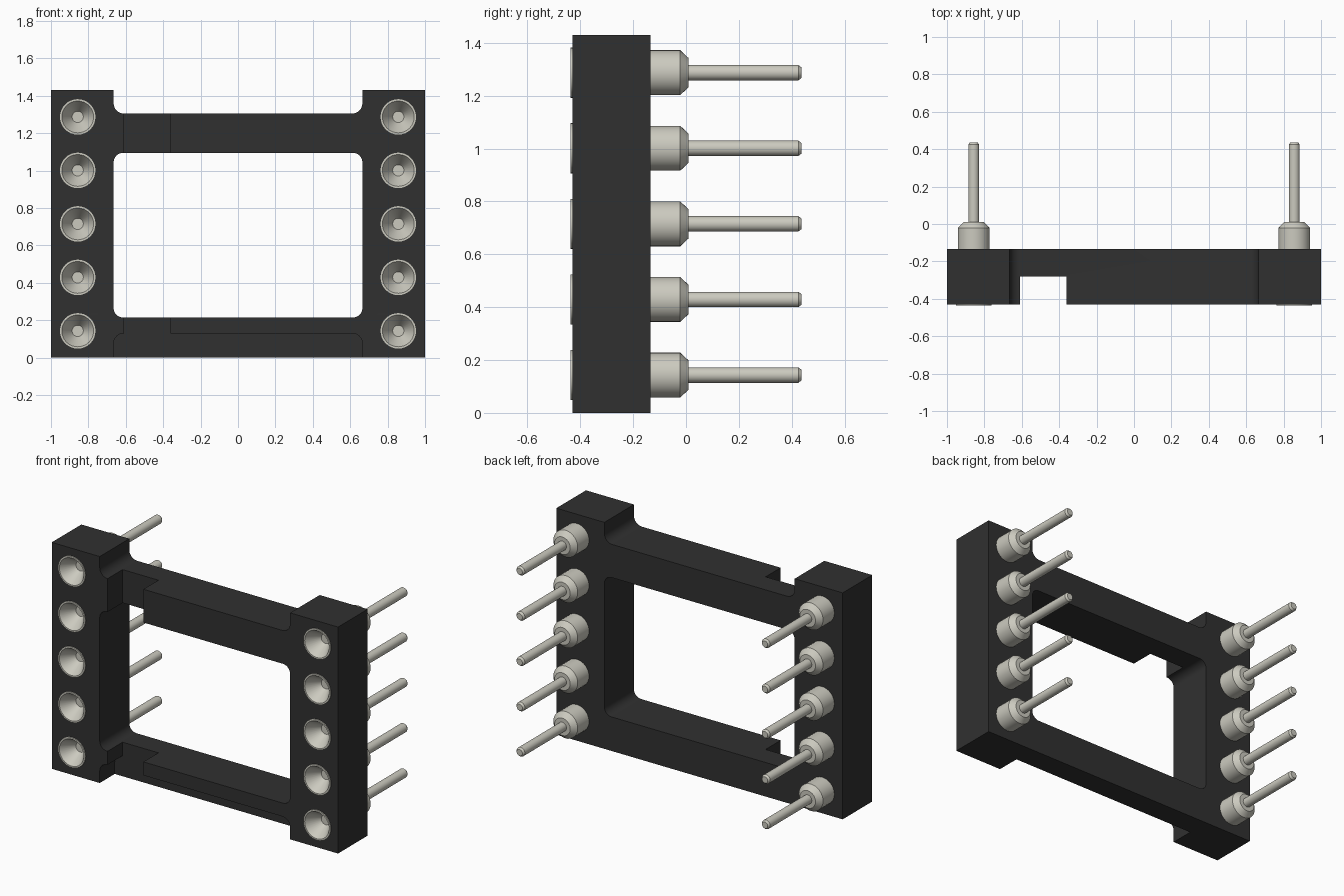
import bpy, bmesh, math
from mathutils import Vector

if "Cube" in bpy.data.objects:
    bpy.data.objects.remove(bpy.data.objects["Cube"], do_unlink=True)


def material(name, rgb, rough):
    m = bpy.data.materials.new(name)
    m.use_nodes = True
    m.diffuse_color = (*rgb, 1)
    b = m.node_tree.nodes["Principled BSDF"]
    b.inputs["Base Color"].default_value = (*rgb, 1)
    b.inputs["Roughness"].default_value = rough
    return m


BLACK = material("black plastic", (0.03, 0.03, 0.03), 0.6)
METAL = material("pale metal", (0.60, 0.59, 0.52), 0.5)


def add(name, mesh, mat=None):
    ob = bpy.data.objects.new(name, mesh)
    bpy.context.collection.objects.link(ob)
    if mat:
        mesh.materials.clear()
        mesh.materials.append(mat)
    return ob


def smooth(ob, deg=30):
    bpy.ops.object.select_all(action='DESELECT')
    ob.select_set(True)
    bpy.context.view_layer.objects.active = ob
    bpy.ops.object.shade_smooth_by_angle(angle=math.radians(deg))


def rounded(corners, steps=8):
    """Outline of (x, z, radius) right-angled corners with fillets."""
    out = []
    for i, (x, z, r) in enumerate(corners):
        p = Vector((x, z))
        if r == 0:
            out.append(p)
            continue
        u = (Vector(corners[i - 1][:2]) - p).normalized()
        v = (Vector(corners[(i + 1) % len(corners)][:2]) - p).normalized()
        c = p + (u + v) * r
        for k in range(steps + 1):
            a = math.pi / 2 * k / steps
            out.append(c - r * (v * math.cos(a) + u * math.sin(a)))
    return out


def circle(x, z, r, n=32):
    return [(x + r * math.cos(2 * math.pi * k / n),
             z + r * math.sin(2 * math.pi * k / n)) for k in range(n)]


def plate(name, outlines, y0, y1, mat=None):
    """Extrude outlines (first is outer, the rest are holes) from y0 to y1."""
    cu = bpy.data.curves.new(name, 'CURVE')
    cu.dimensions = '2D'
    cu.fill_mode = 'BOTH'
    cu.extrude = (y1 - y0) / 2
    for pts in outlines:
        s = cu.splines.new('POLY')
        s.points.add(len(pts) - 1)
        for sp, p in zip(s.points, pts):
            sp.co = (p[0], p[1], 0, 1)
        s.use_cyclic_u = True
    tmp = add(name + "_outline", cu)
    dg = bpy.context.evaluated_depsgraph_get()
    mesh = bpy.data.meshes.new_from_object(tmp.evaluated_get(dg))
    bpy.data.objects.remove(tmp, do_unlink=True)
    bm = bmesh.new()
    bm.from_mesh(mesh)
    for v in bm.verts:
        v.co = (v.co.x, (y0 + y1) / 2 - v.co.z, v.co.y)
    bmesh.ops.remove_doubles(bm, verts=bm.verts, dist=1e-5)
    bmesh.ops.recalc_face_normals(bm, faces=bm.faces)
    bm.to_mesh(mesh)
    bm.free()
    mesh.name = name
    return add(name, mesh, mat)


# Layout
H, RAIL, FRONT, MID, BACK = 1.43, 0.665, -0.43, -0.28, -0.135
PINS = [(s * 0.857, H / 2 + (i - 2) * 0.286) for s in (-1, 1) for i in range(5)]

# Frame: two rails joined by two bars, with a window and pin holes
outer = rounded([(-1, 0, 0), (1, 0, 0), (1, H, 0), (RAIL, H, 0), (RAIL, 1.305, 0.055),
                 (-RAIL, 1.305, 0.055), (-RAIL, H, 0), (-1, H, 0)])
window = rounded([(-RAIL, 0.215, 0.05), (RAIL, 0.215, 0.05),
                  (RAIL, 1.095, 0.05), (-RAIL, 1.095, 0.05)])
frame = plate("frame", [outer, window] + [circle(x, z, 0.084) for x, z in PINS],
              FRONT, BACK, BLACK)

# Cutters: recess under the lower bar, and the orientation notch through both bars
recess = plate("recess_cutter", [rounded([(-RAIL, -0.1, 0), (RAIL, -0.1, 0),
               (RAIL, 0.13, 0.055), (-RAIL, 0.13, 0.055)])], -0.6, MID)
notch = plate("notch_cutter", [[(-0.61, -0.2), (-0.36, -0.2), (-0.36, 1.6), (-0.61, 1.6)]],
              -0.65, MID)
for cutter in (recess, notch):
    cutter.hide_render = True
    mod = frame.modifiers.new(cutter.name, 'BOOLEAN')
    mod.operation = 'DIFFERENCE'
    mod.solver = 'EXACT'
    mod.object = cutter
    bpy.ops.object.select_all(action='DESELECT')
    bpy.context.view_layer.objects.active = frame
    frame.select_set(True)
    bpy.ops.object.modifier_apply(modifier=mod.name)
for cutter in (recess, notch):
    bpy.data.objects.remove(cutter, do_unlink=True)
frame.data.materials.clear()
frame.data.materials.append(BLACK)
smooth(frame)

# Socket pin: lathed (radius, y) profile from funnel floor to pin tip
profile = [(0, -0.35), (0.03, -0.35), (0.085, -0.437), (0.095, -0.437), (0.095, -0.428),
           (0.085, -0.428), (0.085, -0.022), (0.055, 0.01), (0.029, 0.01),
           (0.029, 0.425), (0.02, 0.437), (0, 0.437)]
bm = bmesh.new()
vs = [bm.verts.new((r, y, 0)) for r, y in profile]
es = [bm.edges.new(pair) for pair in zip(vs, vs[1:])]
bmesh.ops.spin(bm, geom=vs + es, cent=(0, 0, 0), axis=(0, 1, 0),
               angle=2 * math.pi, steps=32, use_duplicate=False)
bmesh.ops.remove_doubles(bm, verts=bm.verts, dist=1e-5)
bmesh.ops.recalc_face_normals(bm, faces=bm.faces)
pin_mesh = bpy.data.meshes.new("socket_pin")
bm.to_mesh(pin_mesh)
bm.free()
for i, (x, z) in enumerate(PINS):
    side = "right" if x < 0 else "left"
    pin = add(f"socket_pin_{side}_{i % 5 + 1}", pin_mesh, METAL)
    pin.location = (x, 0, z)
smooth(pin)
